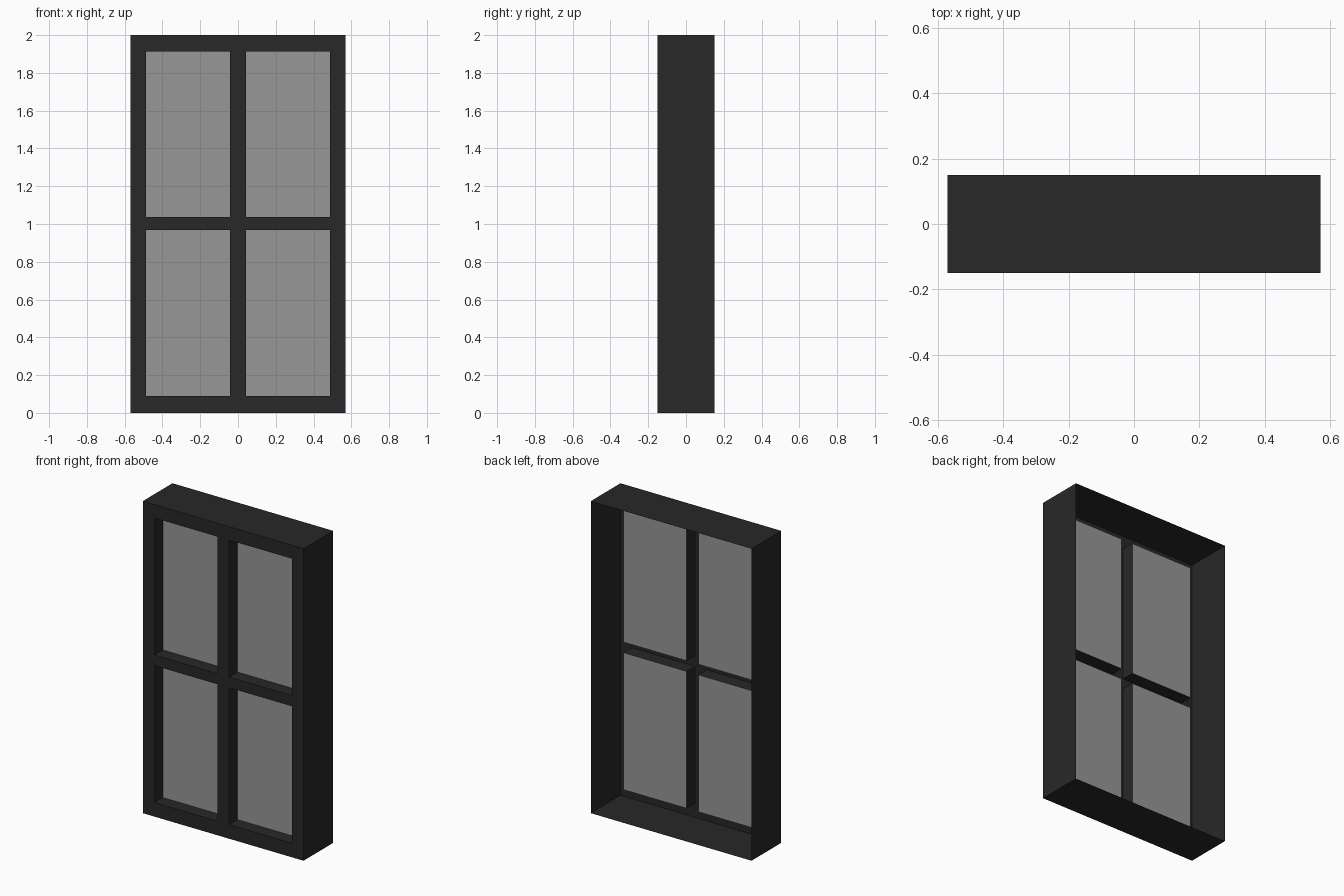
import bpy, bmesh

if "Cube" in bpy.data.objects:
    bpy.data.objects.remove(bpy.data.objects["Cube"])

FRONT, GLASS, BACK = -0.15, -0.065, 0.15
XS = [-0.57, -0.488, -0.042, 0.042, 0.488, 0.57]
ZS = [0.0, 0.09, 0.968, 1.036, 1.914, 2.0]


def material(name, value):
    mat = bpy.data.materials.new(name)
    mat.diffuse_color = (value, value, value, 1)
    mat.use_nodes = True
    mat.node_tree.nodes["Principled BSDF"].inputs["Base Color"].default_value = mat.diffuse_color
    return mat


def corners(x0, x1, z0, z1):
    """Rectangle corners, anticlockwise seen from the front."""
    return [(x0, z0), (x1, z0), (x1, z1), (x0, z1)]


def face(bm, pts):
    bm.faces.new([bm.verts.new(p) for p in pts])


def panel(bm, rect, y):
    face(bm, [(x, y, z) for x, z in rect])


def sleeve(bm, rect, y0, y1, outward):
    """Four thin walls running back from a rectangle."""
    for (ax, az), (bx, bz) in zip(rect, rect[1:] + rect[:1]):
        quad = [(ax, y0, az), (bx, y0, bz), (bx, y1, bz), (ax, y1, az)]
        face(bm, quad[::-1] if outward else quad)


def finish(bm, name, mat):
    bmesh.ops.remove_doubles(bm, verts=bm.verts, dist=0.0001)
    mesh = bpy.data.meshes.new(name)
    bm.to_mesh(mesh)
    bm.free()
    mesh.materials.append(mat)
    bpy.context.collection.objects.link(bpy.data.objects.new(name, mesh))


dark = material("dark_frame", 0.021)
grey = material("grey_glass", 0.31)

# Frame: front sheet with four openings, recessed reveals, open-backed casing
frame = bmesh.new()
for i in range(5):
    for j in range(5):
        rect = corners(XS[i], XS[i + 1], ZS[j], ZS[j + 1])
        if i % 2 and j % 2:
            sleeve(frame, rect, FRONT, GLASS, False)
            # Glass pane closing the recess
            pane = bmesh.new()
            panel(pane, rect, GLASS)
            side = "left" if i == 1 else "right"
            level = "lower" if j == 1 else "upper"
            finish(pane, f"{level}_{side}_pane", grey)
        else:
            panel(frame, rect, FRONT)
sleeve(frame, corners(XS[0], XS[-1], ZS[0], ZS[-1]), FRONT, BACK, True)
finish(frame, "window_frame", dark)
